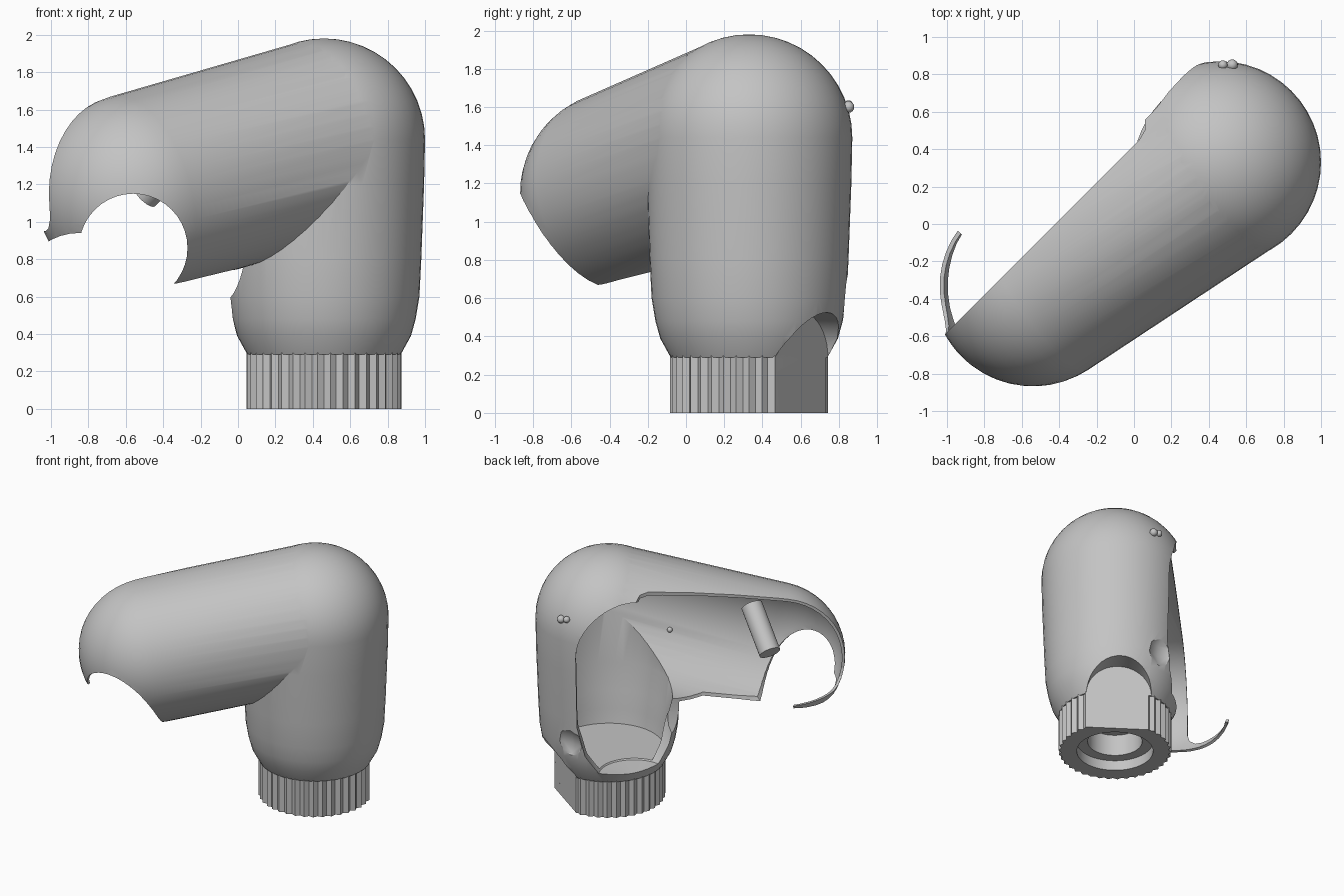
import bpy, bmesh, math
from mathutils import Vector, Matrix

if "Cube" in bpy.data.objects:
    bpy.data.objects.remove(bpy.data.objects["Cube"])

grey = bpy.data.materials.new("plain_grey")
grey.use_nodes = True
GREY = (0.55, 0.55, 0.55, 1)
grey.diffuse_color = GREY
grey.node_tree.nodes["Principled BSDF"].inputs["Base Color"].default_value = GREY

CX, CY, ZC, R = 0.46, 0.33, 1.44, 0.54
ELBOW = Vector((CX, CY, ZC))
ARM = Vector((-0.54, -0.33, 1.15)) - ELBOW
AXIS = Matrix.Translation((CX, CY, 0))


def finish(name, bm, matrix=Matrix()):
    bmesh.ops.recalc_face_normals(bm, faces=bm.faces)
    bm.transform(matrix)
    mesh = bpy.data.meshes.new(name)
    bm.to_mesh(mesh)
    bm.free()
    mesh.materials.append(grey)
    ob = bpy.data.objects.new(name, mesh)
    bpy.context.collection.objects.link(ob)
    return ob


def lathe(name, profile, matrix=Matrix(), steps=48, tooth=None):
    """Spin an (r, z) profile; optional teeth dent every other outer vertex."""
    bm = bmesh.new()
    vs = [bm.verts.new((r, 0, z)) for r, z in profile]
    es = [bm.edges.new(p) for p in zip(vs, vs[1:])]
    bmesh.ops.spin(bm, geom=vs + es, cent=(0, 0, 0), axis=(0, 0, 1),
                   angle=math.tau, steps=steps)
    bmesh.ops.remove_doubles(bm, verts=bm.verts, dist=0.0005)
    if tooth:
        for v in bm.verts:
            if v.co.xy.length > tooth - 0.01:
                k = round(math.atan2(v.co.y, v.co.x) / math.tau * steps)
                if k % 2:
                    v.co.xy *= 0.95
    return finish(name, bm, matrix)


def along(start, direction):
    rot = Vector(direction).to_track_quat('Z', 'Y').to_matrix().to_4x4()
    return Matrix.Translation(start) @ rot


def rod(name, start, end, r, steps=40):
    v = Vector(end) - Vector(start)
    return lathe(name, [(0, 0), (r, 0), (r, v.length), (0, v.length)],
                 along(start, v), steps)


def ball(name, centre, r, seg=16):
    bm = bmesh.new()
    bmesh.ops.create_uvsphere(bm, u_segments=seg, v_segments=seg // 2, radius=r)
    return finish(name, bm, Matrix.Translation(centre))


def block(name, size, matrix, bevel=0):
    bm = bmesh.new()
    bmesh.ops.create_cube(bm, size=1)
    bmesh.ops.scale(bm, vec=size, verts=bm.verts)
    if bevel:
        bmesh.ops.bevel(bm, geom=bm.edges[:], offset=bevel, segments=3,
                        profile=0.5, affect='EDGES')
    return finish(name, bm, matrix)


def dome(r, z):
    return [(r * math.cos(a), z + r * math.sin(a))
            for a in [i * math.pi / 24 for i in range(12)]] + [(0, z + r)]


def capsule_arm(name, r):
    return lathe(name, [(0, -0.3), (r, 0)] + dome(r, ARM.length),
                 along(ELBOW, ARM))


def combine(ob, operation, *others):
    """Apply booleans with the given helpers, then remove the helpers."""
    for other in others:
        mod = ob.modifiers.new("combine", 'BOOLEAN')
        mod.operation, mod.solver, mod.object = operation, 'EXACT', other
        bpy.context.view_layer.update()
        graph = bpy.context.evaluated_depsgraph_get()
        mesh = bpy.data.meshes.new_from_object(ob.evaluated_get(graph))
        ob.modifiers.clear()
        ob.data = mesh
        bpy.data.objects.remove(other)


# Directions of the open side: run goes along it, out points away from it
RUN = Vector((-1, -1, 0)).normalized()
OUT = Vector((-1, 1, 0)).normalized()


def place(run, out, z):
    return Vector((CX, CY, z)) + RUN * run + OUT * out


# Outer body and arm
shell = lathe("housing_shell", [(0, 0.29), (0.41, 0.29), (0.465, 0.39), (0.49, 0.48),
              (0.51, 0.6), (0.52, 0.8), (0.535, 1.2)] + dome(R, ZC), AXIS)
combine(shell, 'UNION', capsule_arm("arm", R - 0.002))

# Hollow inside, leaving a solid boss behind the flat on the neck
FLAT = Vector((0.574, 0.819, 0))
base = Vector((CX, CY, 0.285))
cavity = lathe("body_cavity", [(0, 0.39), (0.4, 0.39), (0.42, 0.5), (0.435, 0.65),
               (0.48, 0.85)] + dome(0.49, ZC), AXIS)
combine(cavity, 'DIFFERENCE',
        rod("boss", base + FLAT * 0.3, base + FLAT * 0.7, 0.265))
combine(shell, 'DIFFERENCE', cavity, capsule_arm("arm_cavity", R - 0.022))

# Open side: rounded in the body, straight along the arm top, scooped below it
body_opening = lathe("body_opening", [(0, 0.36), (0.26, 0.38), (0.36, 0.52),
                     (0.42, 0.75)] + dome(0.43, 1.32),
                     Matrix.Translation(place(0.1, 0.5, 0)))
turn = Matrix.Rotation(math.radians(45), 4, 'Z')
arm_opening = block("arm_opening", (2.4, 1.6, 1.6),
                    Matrix.Translation(place(1.3, 1.19, 1.75)) @ turn, 0.12)
lower_opening = lathe("lower_opening", [(0, 0), (0.36, 0), (0.53, 0.3), (0.55, 0.85),
                      (0, 0.85)], along(place(0.4, 0.5, 0.9), RUN))
combine(shell, 'DIFFERENCE', body_opening, arm_opening, lower_opening)

# Notch through the arm end, and a shallow scoop at the rear
notches = [rod("notch", (x, -1.1, z), (x, 0, z), r)
           for x, z, r in ((-0.56, 0.86, 0.29), (-0.85, 0.62, 0.32))]
combine(shell, 'DIFFERENCE', *notches, ball("scoop", (0.45, 1.0, 0.6), 0.2))

# Ribbed neck with a stepped bore
neck = lathe("ribbed_neck", [(0, 0.25), (0.2, 0.25), (0.2, 0.08), (0.28, 0.08), (0.28, 0),
             (0.415, 0), (0.415, 0.305), (0, 0.305)], AXIS, 76, 0.415)

# Flat with an arched top across neck and shell
for ob in (shell, neck):
    arch = rod("arch", base + FLAT * 0.336, base + FLAT * 0.8, 0.24)
    spin = Matrix.Rotation(math.atan2(FLAT.y, FLAT.x), 4, 'Z')
    combine(arch, 'UNION', block("flat", (0.464, 0.476, 0.4),
            Matrix.Translation(base + FLAT * 0.568 - Vector((0, 0, 0.2))) @ spin))
    combine(ob, 'DIFFERENCE', arch)

# Inner peg and small beads
peg = rod("inner_peg", (-0.24, -0.5, 1.4), (-0.5, -0.36, 1.14), 0.08)
beads = [ball(f"bead_{i}", p, r) for i, (p, r) in enumerate([
    ((0.475, 0.85, 1.61), 0.025), ((0.525, 0.85, 1.6), 0.03),
    ((0.355, -0.3, 1.12), 0.02), ((0.77, -0.01, 0.56), 0.02)])]

bpy.ops.object.select_all(action='DESELECT')
for ob in [shell, neck, peg] + beads:
    ob.select_set(True)
bpy.context.view_layer.objects.active = shell
bpy.ops.object.shade_smooth_by_angle(angle=math.radians(30))
